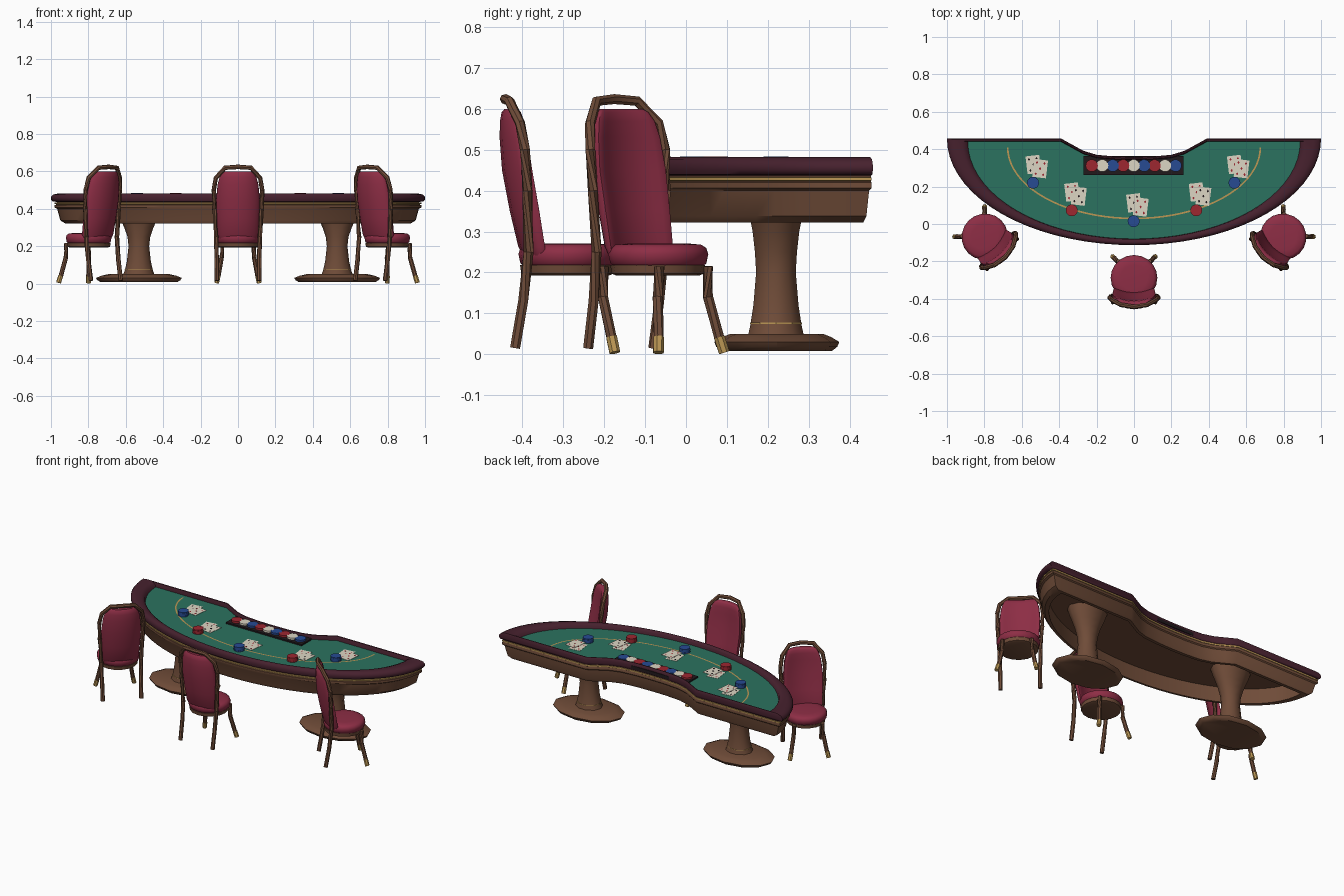
import bpy, bmesh, math
from mathutils import Vector, Matrix

cube = bpy.data.objects.get("Cube")
if cube:
    bpy.data.objects.remove(cube, do_unlink=True)


def material(name, *rgb):
    m = bpy.data.materials.new(name)
    m.use_nodes = True
    m.diffuse_color = (*rgb, 1)
    m.node_tree.nodes["Principled BSDF"].inputs["Base Color"].default_value = (*rgb, 1)
    return m


WOOD = material("brown wood", .16, .072, .04)
RAIL = material("dark maroon leather", .062, .015, .027)
FELT = material("green felt", .024, .17, .115)
SEAT = material("crimson cushion", .27, .027, .06)
GOLD = material("gold", .5, .31, .09)
RED = material("chip red", .34, .02, .03)
BLUE = material("chip blue", .02, .07, .29)
WHITE = material("ivory white", .72, .67, .55)
DARK = material("tray black", .015, .01, .012)


def loft(bm, rings, mat=0, ring_loop=False):
    """Skin a list of point rings; cap the ends unless the rings loop."""
    rows = [[bm.verts.new(p) for p in r] for r in rings]
    faces = []
    pairs = list(zip(rows, rows[1:])) + ([(rows[-1], rows[0])] if ring_loop else [])
    for a, b in pairs:
        for i in range(len(a)):
            j = (i + 1) % len(a)
            faces.append(bm.faces.new((a[i], a[j], b[j], b[i])))
    if not ring_loop:
        faces += [bm.faces.new(rows[0][::-1]), bm.faces.new(rows[-1])]
    for f in faces:
        f.material_index = mat


def finish(name, bm, mats, place=Matrix(), angle=35):
    bmesh.ops.recalc_face_normals(bm, faces=bm.faces)
    me = bpy.data.meshes.new(name)
    bm.to_mesh(me)
    bm.free()
    for m in mats:
        me.materials.append(m)
    ob = bpy.data.objects.new(name, me)
    bpy.context.collection.objects.link(ob)
    ob.matrix_world = place
    bpy.ops.object.select_all(action='DESELECT')
    ob.select_set(True)
    bpy.context.view_layer.objects.active = ob
    bpy.ops.object.shade_smooth_by_angle(angle=math.radians(angle))


def solid(name, rings, mat, ring_loop=False, place=Matrix(), angle=35):
    bm = bmesh.new()
    loft(bm, rings, 0, ring_loop)
    finish(name, bm, [mat], place, angle)


def ellipse(x, y, z, rx, ry, n):
    return [Vector((x + rx * math.cos(math.tau * i / n),
                    y + ry * math.sin(math.tau * i / n), z)) for i in range(n)]


def box(x, y, hx, hy, z0, z1):
    return [[Vector((x + sx * hx, y + sy * hy, z)) for sx, sy in
             ((-1, -1), (1, -1), (1, 1), (-1, 1))] for z in (z0, z1)]


def prism(bm, x, y, z0, z1, r, n, mat):
    loft(bm, [ellipse(x, y, z, r, r, n) for z in (z0, z1)], mat)


def tube(bm, path, radius, mat=0, n=7):
    pts = [Vector(p) for p in path]
    rings = []
    for i, p in enumerate(pts):
        t = pts[min(i + 1, len(pts) - 1)] - pts[max(i - 1, 0)]
        q = t.to_track_quat('Z', 'Y')
        rings.append([p + q @ v for v in ellipse(0, 0, 0, radius, radius, n)])
    loft(bm, rings, mat)


# Table outline: half ellipse with a dealer notch in the straight back edge
NOTCH = [(.39, 0), (.33, -.033), (.27, -.066), (.2, -.087), (.1, -.096), (0, -.098)]


def outline(a, z, pull=0.0):
    t = (1 - a) / .11
    back, front = .457 - .017 * t - pull, -.113 + .033 * t
    arc = [(a * math.cos(math.pi + math.pi * i / 36),
            back + (back - front) * math.sin(math.pi + math.pi * i / 36)) for i in range(37)]
    rear = NOTCH + [(-x, y) for x, y in NOTCH[-2::-1]]
    return [Vector((x, y, z)) for x, y in arc + [(x, back + y) for x, y in rear]]


# Apron is hollow underneath: ceiling, inner wall, lower rim, outer wall
solid("table_apron", [outline(.885, .418, .025), outline(.885, .322, .025), outline(.925, .322, .012),
                      outline(.95, .338, .008), outline(.967, .4, .004), outline(.98, .406),
                      outline(.98, .42), outline(.968, .423), outline(.968, .44)], WOOD)
solid("gold_trim", [outline(.972, .424), outline(.982, .425), outline(.982, .432),
                    outline(.972, .433)], GOLD)
solid("padded_rail", [outline(.972, .437), outline(.992, .44), outline(1, .45), outline(1, .463),
                      outline(.988, .476), outline(.96, .482), outline(.92, .481),
                      outline(.895, .472), outline(.885, .445)], RAIL, True, angle=50)
solid("felt_top", [outline(.893, .441), outline(.893, .455)], FELT)

# Painted betting arc
bm = bmesh.new()
edge = [[bm.verts.new(((.68 - r) * math.cos(a), .41 + (.385 - r) * math.sin(a), .456))
         for a in (math.pi + math.pi * i / 40 for i in range(41))] for r in (0, .009)]
for i in range(40):
    bm.faces.new((edge[0][i], edge[0][i + 1], edge[1][i + 1], edge[1][i]))
finish("betting_line", bm, [GOLD])

# Cards and bets at five places
SPOTS = [(-.54, .22, 1), (-.333, .073, 0), (-.002, .015, 1), (.333, .073, 0), (.537, .22, 1)]
cards, chips = bmesh.new(), bmesh.new()
for s, (x, y, colour) in enumerate(SPOTS):
    for k in range(4):
        z = .455 + k * .007
        prism(chips, x, y, z, z + .007, .032 - .001 * (k % 2), 14, colour)
    for k, (dx, dy, spin) in enumerate([(-.018, .01, .12), (.018, -.012, -.12)]):
        place = Matrix.Translation((x + .02 + dx, y + .088 + dy, .457 + k * .002)) @ Matrix.Rotation(spin, 4, 'Z')
        loft(cards, [[place @ v for v in r] for r in box(0, 0, .037, .048, 0, .0015)], 0)
        ink = 2 if k == s % 2 and s != 4 else 1
        for px, py in ((-.02, .03), (.02, .03), (0, 0), (-.02, -.03), (.02, -.03)):
            loft(cards, [[place @ v for v in ellipse(px, py, z, .006, .008, 4)]
                         for z in (.001, .002)], ink)
finish("playing_cards", cards, [WHITE, RED, DARK])
finish("betting_chips", chips, [RED, BLUE])

# Dealer chip tray
solid("chip_tray", box(-.002, .313, .267, .051, .445, .464), DARK)
bm = bmesh.new()
for i in range(9):
    prism(bm, (i - 4) * .056 - .002, .312, .46, .476, .033, 14, i % 3)
finish("tray_chips", bm, [RED, WHITE, BLUE])

# Two pedestals, their columns flaring up into the hollow apron
COLUMN = [(.045, .085, .072), (.07, .075, .066), (.12, .064, .058), (.2, .055, .051),
          (.25, .061, .054), (.3, .078, .06), (.34, .097, .068), (.38, .115, .08), (.42, .13, .09)]
BASE = [(.008, .205, .135), (.018, .222, .148), (.03, .23, .153), (.042, .2, .133), (.05, .165, .113)]
for side, x in (("right", -.53), ("left", .53)):
    solid(side + "_pedestal_column", [ellipse(x, .22, z, rx, ry, 10) for z, rx, ry in COLUMN], WOOD, angle=50)
    solid(side + "_pedestal_base", [ellipse(x, .222, z, rx, ry, 12) for z, rx, ry in BASE], WOOD)
    solid(side + "_pedestal_band", [ellipse(x, .22, z, .0755, .0667, 10) for z in (.074, .077)], GOLD)

# Chair sections: height, half width, half depth, depth position
CUSHION = [(.24, .1, .015, -.102), (.262, .11, .022, -.108), (.35, .114, .025, -.126),
           (.45, .117, .025, -.145), (.53, .109, .024, -.152), (.57, .098, .022, -.153),
           (.592, .085, .018, -.153), (.6, .072, .011, -.153)]
PAD = [(.215, .108), (.222, .117), (.245, .122), (.26, .117), (.268, .104), (.271, .07)]
POST = [(.113, -.138, .015), (.114, -.118, .13), (.117, -.105, .25), (.126, -.108, .4),
        (.13, -.114, .5), (.118, -.126, .565), (.07, -.152, .619)]


def cushion_ring(z, w, d, y):
    """Rounded-box section, bent forward at both sides."""
    ring = []
    for v in ellipse(0, 0, z, 1, 1, 24):
        x = w * math.copysign(abs(v.x) ** .7, v.x)
        ring.append(Vector((x, y + d * math.copysign(abs(v.y) ** .6, v.y) + 2.9 * x * x, z)))
    return ring


def chair(name, x, y, turn):
    place = Matrix.Translation((x, y, 0)) @ Matrix.Rotation(turn, 4, 'Z')
    solid(name + "_back_cushion", [cushion_ring(*c) for c in CUSHION], SEAT, place=place, angle=50)
    solid(name + "_seat_cushion", [ellipse(0, -.008, z, r + .003, r, 20) for z, r in PAD], SEAT,
          place=place, angle=50)
    solid(name + "_seat_frame", [ellipse(0, -.01, z, r, r, 16)
                                 for z, r in ((.192, .1), (.197, .113), (.218, .116))], WOOD, place=place)
    bm = bmesh.new()
    tube(bm, POST + [(0, -.163, .624)] + [(-px, py, pz) for px, py, pz in POST[::-1]], .0125)
    finish(name + "_back_frame", bm, [WOOD], place)
    bm = bmesh.new()
    for s in (-1, 1):
        tube(bm, [(s * .083, .08, .215), (s * .087, .077, .14), (s * .105, .098, .04)], .0125)
        tube(bm, [(s * .105, .098, .042), (s * .114, .106, .004)], .0135, 1)
    finish(name + "_front_legs", bm, [WOOD, GOLD], place)


chair("middle_chair", 0, -.28, 0)
chair("left_chair", .804, -.062, -math.pi / 4)
chair("right_chair", -.804, -.062, math.pi / 4)
